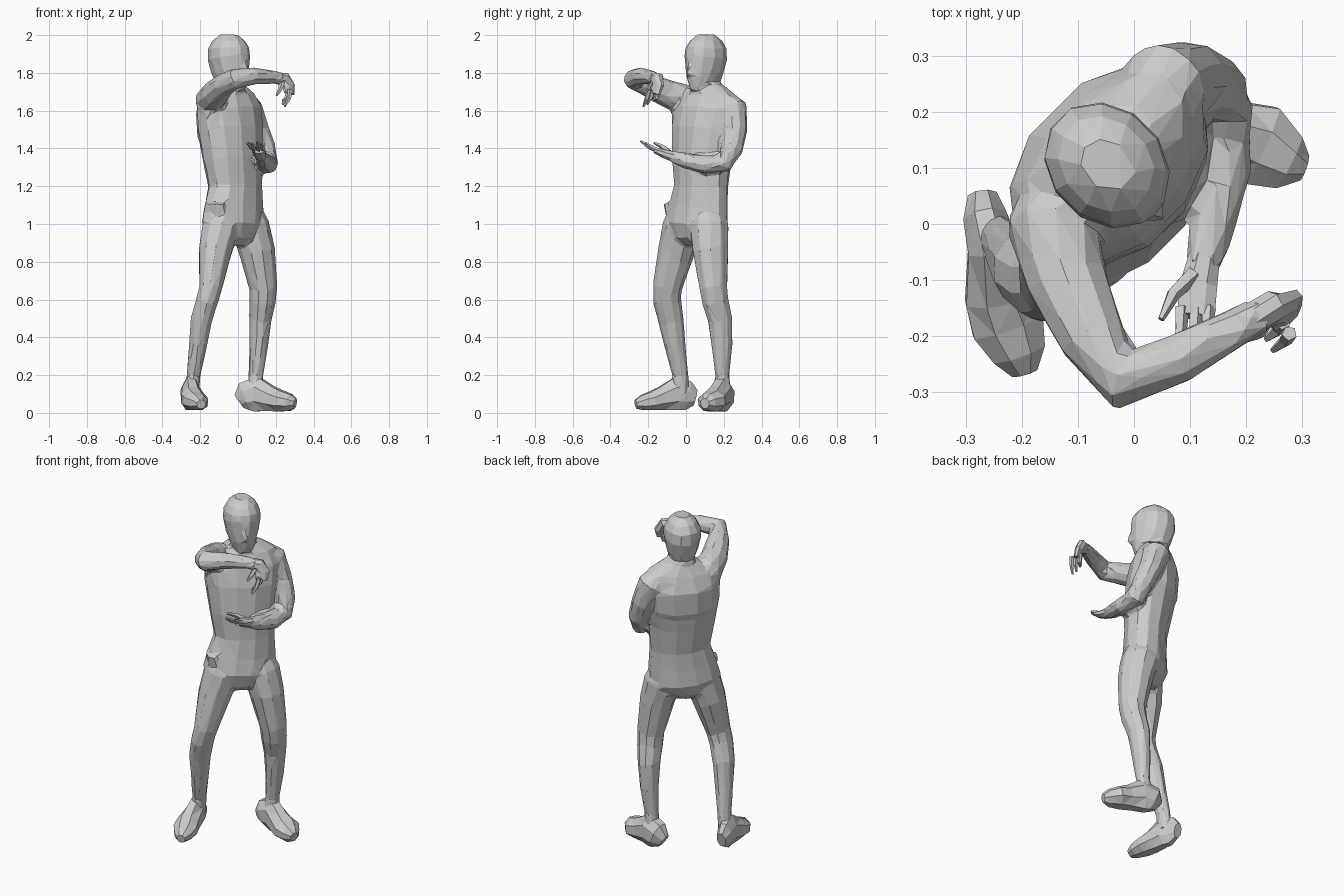
import bpy, bmesh, math
from mathutils import Vector

R = math.sqrt(0.5)
FACING = Vector((R, -R, 0))   # the body looks diagonally to front right
UP = Vector((0, 0, 1))


def loft(bm, nodes, ref, n=10, floor=None):
    """Closed elliptical tube through nodes (x, y, z, half width, half depth)."""
    pts = [Vector(k[:3]) for k in nodes]
    rings = []
    for i, k in enumerate(nodes):
        t = (pts[min(i + 1, len(pts) - 1)] - pts[max(i - 1, 0)]).normalized()
        side = t.cross(ref).normalized()
        up = side.cross(t)
        ring = []
        for j in range(n):
            a = 2 * math.pi * (j + 0.5) / n
            p = pts[i] + side * k[3] * math.cos(a) + up * k[4] * math.sin(a)
            if floor is not None:
                p.z = max(p.z, floor)
            ring.append(bm.verts.new(p))
        rings.append(ring)
    faces = [bm.faces.new(rings[0]), bm.faces.new(rings[-1])]
    for a, b in zip(rings, rings[1:]):
        for j in range(n):
            faces.append(bm.faces.new((a[j], a[(j + 1) % n], b[(j + 1) % n], b[j])))
    bmesh.ops.recalc_face_normals(bm, faces=faces)


def limb(bm, nodes, ref, n=10):
    """Round tube: nodes (x, y, z, radius)."""
    loft(bm, [k + (k[3],) for k in nodes], ref, n)


def trunk(bm, rows, n=12):
    """Upright loft in body axes: rows (z, left, back, half width, half depth)."""
    loft(bm, [((u - h) * R, (u + h) * R, z, a, b) for z, u, h, a, b in rows], FACING, n)


def finish(bm, name):
    mesh = bpy.data.meshes.new(name)
    bm.to_mesh(mesh)
    bm.free()
    obj = bpy.data.objects.new(name, mesh)
    bpy.context.collection.objects.link(obj)
    return obj


def fuse(obj, voxel, ratio):
    """Merge overlapping volumes, then reduce to coarse flat facets."""
    m = obj.modifiers.new("fuse", 'REMESH')
    m.mode = 'VOXEL'
    m.voxel_size = voxel
    d = obj.modifiers.new("facets", 'DECIMATE')
    d.ratio = ratio


body = bmesh.new()

# torso and hips
trunk(body, [
    (0.89, 0.02, 0.06, 0.06, 0.06), (0.93, 0.02, 0.057, 0.14, 0.105),
    (1.00, 0.02, 0.057, 0.205, 0.128), (1.09, 0.032, 0.062, 0.19, 0.12),
    (1.20, 0.046, 0.067, 0.168, 0.117), (1.35, 0.038, 0.08, 0.185, 0.132),
    (1.50, 0.04, 0.10, 0.208, 0.142), (1.61, 0.045, 0.112, 0.215, 0.13),
    (1.68, 0.045, 0.12, 0.18, 0.10), (1.73, 0.04, 0.125, 0.10, 0.075)])

# shoulder blades
trunk(body, [(1.36, 0.04, 0.14, 0.12, 0.06), (1.46, 0.04, 0.165, 0.165, 0.076),
             (1.58, 0.045, 0.17, 0.175, 0.08), (1.67, 0.045, 0.16, 0.13, 0.06)], 8)

# neck
trunk(body, [(1.64, 0.04, 0.135, 0.075, 0.075), (1.73, 0.04, 0.13, 0.066, 0.068),
             (1.85, 0.04, 0.12, 0.065, 0.065)])

# head with jaw
trunk(body, [
    (1.70, 0.04, 0.035, 0.035, 0.035), (1.75, 0.04, 0.065, 0.068, 0.087),
    (1.81, 0.04, 0.095, 0.09, 0.114), (1.88, 0.04, 0.108, 0.103, 0.124),
    (1.93, 0.04, 0.11, 0.10, 0.12), (1.97, 0.04, 0.11, 0.079, 0.094),
    (2.003, 0.04, 0.11, 0.042, 0.052)])

# nose
trunk(body, [(1.79, 0.04, -0.008, 0.02, 0.022), (1.81, 0.04, -0.012, 0.02, 0.022),
             (1.86, 0.04, 0.0, 0.012, 0.018)], 6)

# hip pocket flap
trunk(body, [(1.06, -0.13, 0.03, 0.035, 0.055), (1.11, -0.135, 0.03, 0.038, 0.06)], 6)

# right arm, raised across the chest
limb(body, [(-0.11, 0.05, 1.60, 0.085), (-0.145, -0.01, 1.66, 0.083),
            (-0.12, -0.10, 1.69, 0.074), (-0.075, -0.20, 1.735, 0.062),
            (-0.02, -0.278, 1.768, 0.055), (0.08, -0.24, 1.783, 0.046),
            (0.19, -0.18, 1.778, 0.035), (0.23, -0.16, 1.77, 0.032)], UP)

# armpit muscle under the raised arm
limb(body, [(-0.145, 0.0, 1.66, 0.08), (-0.125, 0.0, 1.52, 0.075),
            (-0.105, 0.02, 1.38, 0.06)], FACING)

# left arm, bent at the waist
limb(body, [(0.03, 0.20, 1.64, 0.07), (0.055, 0.25, 1.61, 0.077),
            (0.10, 0.26, 1.50, 0.066), (0.145, 0.24, 1.39, 0.06),
            (0.158, 0.205, 1.325, 0.056), (0.16, 0.10, 1.315, 0.05),
            (0.14, 0.0, 1.335, 0.042), (0.122, -0.08, 1.36, 0.031)], FACING)

# legs: width and depth follow the way each knee points
loft(body, [(-0.07, 0.0, 1.10, 0.07, 0.07), (-0.09, -0.02, 0.99, 0.103, 0.105),
            (-0.12, -0.05, 0.86, 0.092, 0.098), (-0.145, -0.10, 0.66, 0.063, 0.078),
            (-0.165, -0.10, 0.59, 0.061, 0.075), (-0.195, -0.08, 0.49, 0.06, 0.068),
            (-0.212, -0.06, 0.36, 0.05, 0.056), (-0.235, -0.03, 0.20, 0.037, 0.043),
            (-0.245, -0.03, 0.10, 0.04, 0.05)], Vector((0, -1, 0)))
loft(body, [(0.04, 0.115, 1.10, 0.07, 0.07), (0.065, 0.125, 0.99, 0.105, 0.103),
            (0.10, 0.13, 0.86, 0.098, 0.096), (0.134, 0.145, 0.66, 0.077, 0.075),
            (0.13, 0.155, 0.59, 0.074, 0.07), (0.118, 0.182, 0.49, 0.068, 0.06),
            (0.11, 0.19, 0.36, 0.058, 0.05), (0.095, 0.192, 0.20, 0.038, 0.04),
            (0.09, 0.19, 0.10, 0.05, 0.04)], Vector((1, 0, 0)))
fuse(finish(body, "body"), 0.013, 0.042)

# shoes
SHOES = {
    "left_shoe": (0.0, [
        (0.005, 0.205, 0.06, 0.03, 0.045), (0.04, 0.205, 0.085, 0.055, 0.085),
        (0.10, 0.19, 0.10, 0.058, 0.10), (0.17, 0.16, 0.075, 0.066, 0.072),
        (0.225, 0.14, 0.062, 0.08, 0.06), (0.275, 0.11, 0.055, 0.055, 0.048),
        (0.303, 0.10, 0.05, 0.025, 0.028)]),
    "right_shoe": (0.015, [
        (-0.27, 0.05, 0.08, 0.028, 0.045), (-0.265, 0.01, 0.09, 0.042, 0.085),
        (-0.25, -0.045, 0.10, 0.05, 0.10), (-0.24, -0.13, 0.075, 0.066, 0.066),
        (-0.225, -0.18, 0.062, 0.07, 0.055), (-0.205, -0.23, 0.052, 0.052, 0.045),
        (-0.195, -0.265, 0.045, 0.025, 0.025)]),
}
for name, (floor, nodes) in SHOES.items():
    bm = bmesh.new()
    loft(bm, nodes, UP, 8, floor)
    bmesh.ops.triangulate(bm, faces=bm.faces)
    finish(bm, name)

# right hand, hanging from the wrist
hand = bmesh.new()
loft(hand, [(0.20, -0.175, 1.775, 0.03, 0.03), (0.245, -0.15, 1.765, 0.04, 0.03),
            (0.268, -0.15, 1.73, 0.042, 0.022), (0.272, -0.165, 1.69, 0.036, 0.015)],
     FACING, 8)
for dx, dy, drop in ((0.0, -0.03, 0.0), (-0.012, -0.01, 0.012), (-0.012, 0.02, 0.03)):
    limb(hand, [(0.277 + dx, -0.165 + dy, 1.71, 0.014),
                (0.270 + dx, -0.178 + dy, 1.665, 0.012),
                (0.248 + dx, -0.195 + dy, 1.622 + drop, 0.006)], FACING, 5)
limb(hand, [(0.235, -0.17, 1.75, 0.015), (0.222, -0.195, 1.71, 0.012),
            (0.205, -0.205, 1.68, 0.006)], FACING, 5)
finish(hand, "right_hand")

# left hand, palm up with spread fingers
hand = bmesh.new()
loft(hand, [(0.125, -0.06, 1.355, 0.03, 0.03), (0.115, -0.11, 1.37, 0.036, 0.025),
            (0.11, -0.165, 1.39, 0.036, 0.016)], UP, 8)
for dx, dy, dz in ((-0.025, 0.01, 0.0), (0.0, -0.005, 0.01), (0.022, 0.02, 0.0)):
    limb(hand, [(0.11 + dx, -0.15, 1.388, 0.014), (0.108 + dx, -0.20 + dy, 1.405 + dz, 0.011),
                (0.10 + dx, -0.235 + dy, 1.43 + dz, 0.006)], UP, 5)
limb(hand, [(0.105, -0.09, 1.38, 0.016), (0.07, -0.125, 1.41, 0.013),
            (0.048, -0.17, 1.43, 0.006)], UP, 5)
finish(hand, "left_hand")
